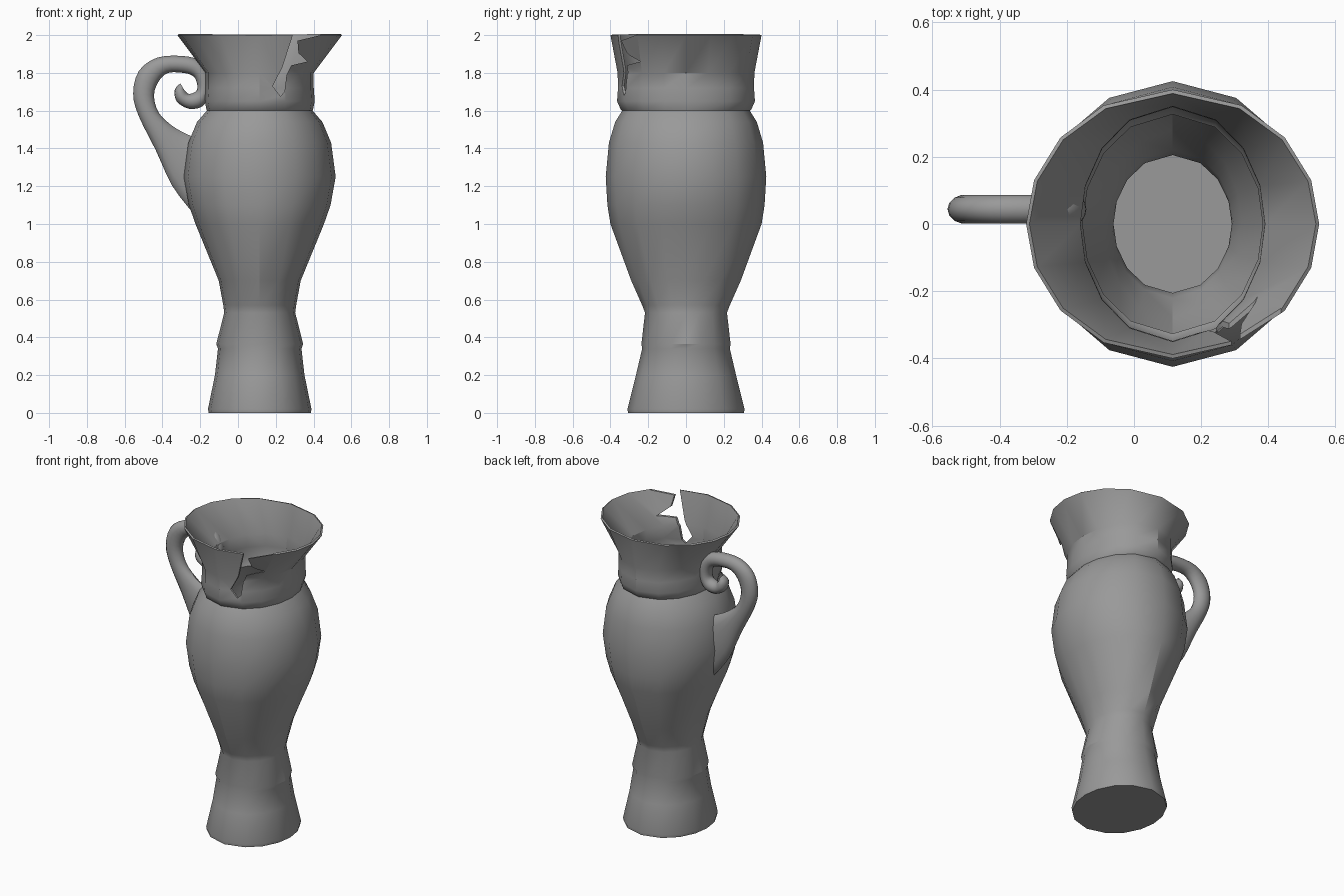
import bpy, bmesh, math
from mathutils import Vector

cube = bpy.data.objects.get("Cube")
if cube:
    bpy.data.objects.remove(cube)

AXIS_X = 0.115  # the vessel axis sits off centre because of the handle

clay = bpy.data.materials.new("grey clay")
clay.use_nodes = True
clay.diffuse_color = (0.32, 0.32, 0.32, 1)
clay.node_tree.nodes["Principled BSDF"].inputs["Base Color"].default_value = clay.diffuse_color


def make_object(name, bm):
    mesh = bpy.data.meshes.new(name)
    bm.to_mesh(mesh)
    bm.free()
    mesh.materials.append(clay)
    obj = bpy.data.objects.new(name, mesh)
    bpy.context.collection.objects.link(obj)
    return obj


def activate(obj):
    bpy.ops.object.select_all(action='DESELECT')
    obj.select_set(True)
    bpy.context.view_layer.objects.active = obj


def loft(rings, cap_start=True, cap_end=False):
    bm = bmesh.new()
    loops = [[bm.verts.new(p) for p in ring] for ring in rings]
    n = len(loops[0])
    for a, b in zip(loops, loops[1:]):
        for j in range(n):
            k = (j + 1) % n
            bm.faces.new((a[j], a[k], b[k], b[j]))
    if cap_start:
        bm.faces.new(loops[0][::-1])
    if cap_end:
        bm.faces.new(loops[-1])
    return bm


# Vessel: oval rings of sixteen sides, listed as height, half width, half depth
profile = [
    (0, .27, .307), (.02, .274, .31), (.2, .237, .265), (.34, .221, .232),
    (.365, .23, .236), (.53, .188, .217), (.57, .193, .232), (.7, .217, .29),
    (1.0, .34, .4), (1.1, .375, .416), (1.25, .402, .425), (1.43, .378, .408),
    (1.54, .332, .375), (1.6, .28, .338), (1.605, .282, .345), (1.65, .291, .365),
    (1.72, .286, .36), (1.8, .286, .362), (2.0, .436, .4),
]
quarter = [0, 19, 40, 62]
angles = [math.radians(a) for a in
          quarter + [90] + [180 - a for a in quarter[:0:-1]]
          + [180 + a for a in quarter] + [270] + [360 - a for a in quarter[:0:-1]]]
vessel = make_object("vessel", loft(
    [[(AXIS_X + rx * math.cos(a), ry * math.sin(a), z) for a in angles]
     for z, rx, ry in profile]))

# Jagged cutter for the broken gap in the front of the rim
crack = [(.287, 2.02), (.29, 2.0), (.235, 1.83), (.183, 1.73), (.225, 1.677),
         (.246, 1.70), (.257, 1.79), (.283, 1.84), (.368, 1.86), (.32, 1.905),
         (.315, 1.97), (.437, 2.0), (.437, 2.02)]
bm = loft([[(x, y, z) for x, z in crack] for y in (-.6, -.05)], True, True)
bmesh.ops.recalc_face_normals(bm, faces=bm.faces)
cutter = make_object("crack_cutter", bm)
cutter.hide_render = True

# Thin wall, then break the rim
wall = vessel.modifiers.new("wall", 'SOLIDIFY')
wall.thickness = 0.012
wall.offset = -1
cut = vessel.modifiers.new("crack", 'BOOLEAN')
cut.operation = 'DIFFERENCE'
cut.solver = 'EXACT'
cut.object = cutter
activate(vessel)
for name in ("wall", "crack"):
    bpy.ops.object.modifier_apply(modifier=name)
bpy.data.objects.remove(cutter)
bpy.ops.object.shade_smooth_by_angle(angle=math.radians(32))

# Handle: pairs of outer and inner edge points, from the body up to the curl
edges = [
    (-.24, 1.06, -.235, 1.46), (-.35, 1.205, -.29, 1.485), (-.435, 1.39, -.355, 1.525),
    (-.525, 1.57, -.42, 1.59), (-.555, 1.69, -.445, 1.68), (-.525, 1.81, -.42, 1.755),
    (-.43, 1.88, -.37, 1.80), (-.30, 1.89, -.29, 1.80), (-.20, 1.865, -.24, 1.785),
    (-.15, 1.79, -.22, 1.755), (-.145, 1.70, -.215, 1.72), (-.185, 1.625, -.225, 1.70),
    (-.26, 1.61, -.25, 1.69), (-.325, 1.65, -.265, 1.69), (-.335, 1.71, -.275, 1.70),
    (-.305, 1.745, -.285, 1.71),
]


def spline(points, steps):
    pts = [Vector(p) for p in points]
    pts = [pts[0]] + pts + [pts[-1]]
    for a, b, c, d in zip(pts, pts[1:], pts[2:], pts[3:]):
        for s in range(steps):
            t = s / steps
            yield (b * 2 + (c - a) * t + (a * 2 - b * 5 + c * 4 - d) * t ** 2
                   + (b * 3 - a - c * 3 + d) * t ** 3) / 2
    yield pts[-1]


SIDES = 14
HALF_DEPTH = 0.044
rings = []
for ox, oz, ix, iz in spline(edges, 3):
    outer, inner = Vector((ox, 0, oz)), Vector((ix, 0, iz))
    middle, half = (outer + inner) / 2, (outer - inner) / 2
    depth = min(HALF_DEPTH, half.length * 1.3)
    rings.append([middle + half * math.cos(t) + Vector((0, HALF_DEPTH + depth * math.sin(t), 0))
                  for t in (2 * math.pi * k / SIDES for k in range(SIDES))])
bm = loft(rings, True, True)
bmesh.ops.recalc_face_normals(bm, faces=bm.faces)
handle = make_object("handle", bm)
activate(handle)
bpy.ops.object.shade_smooth_by_angle(angle=math.radians(40))
